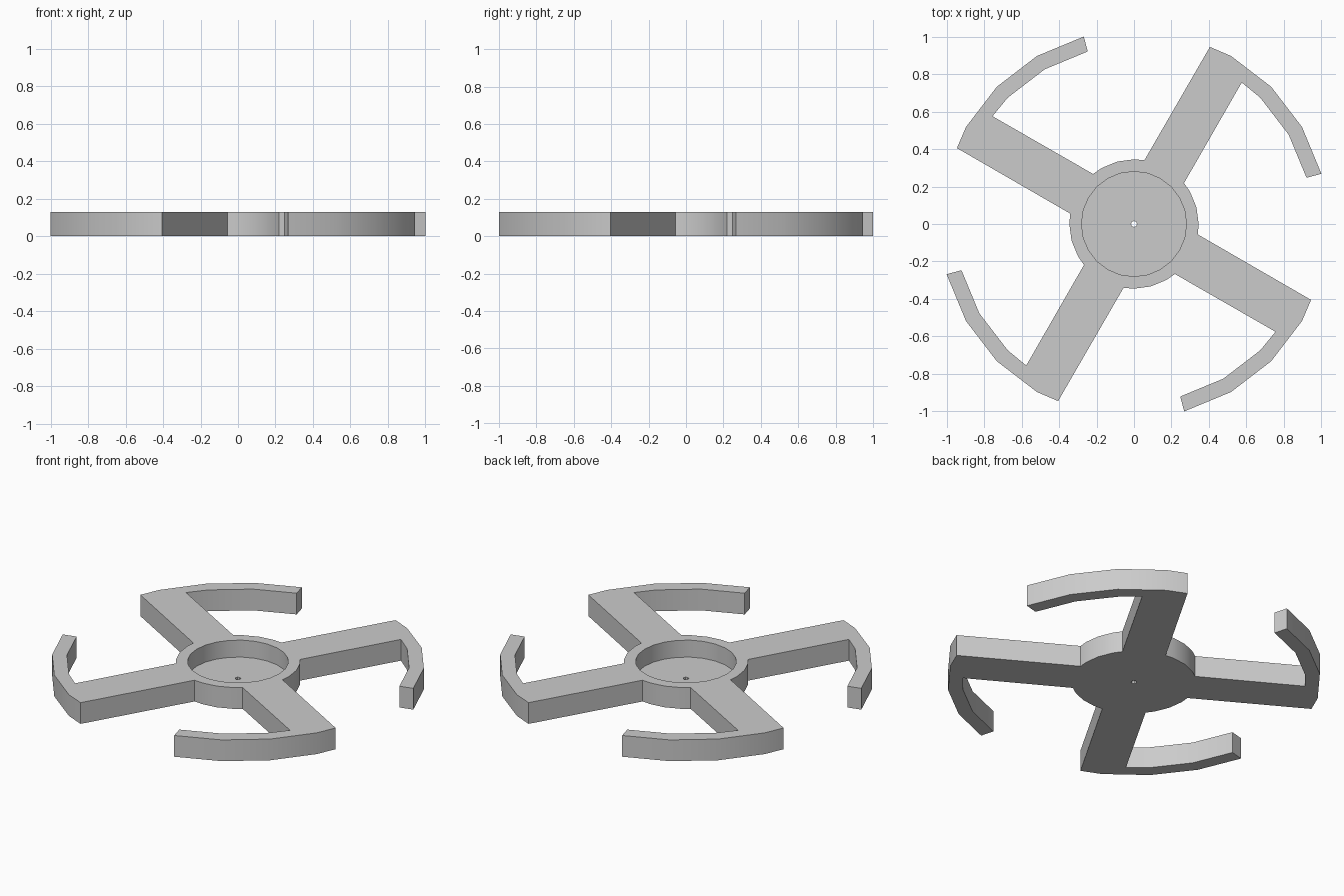
import bpy, bmesh
from math import sin, cos, asin, degrees
from mathutils import Matrix, Vector
from math import radians

if "Cube" in bpy.data.objects:
    bpy.data.objects.remove(bpy.data.objects["Cube"], do_unlink=True)

HEIGHT, FLOOR = 0.13, 0.026
HUB, RECESS, PIN = 0.345, 0.28, 0.016
OUTER, INNER, HALF_ARM = 1.0353, 0.953, 0.122

grey = bpy.data.materials.new("plain grey")
grey.use_nodes = True
grey.diffuse_color = (0.6, 0.6, 0.6, 1)
grey.node_tree.nodes["Principled BSDF"].inputs["Base Color"].default_value = (0.6, 0.6, 0.6, 1)


def polar(radius, angle):
    return Vector((radius * cos(radians(angle)), radius * sin(radians(angle)), 0))


def prism(name, points, z0, z1):
    """Extrude a flat outline from z0 up to z1."""
    bm = bmesh.new()
    face = bm.faces.new([bm.verts.new((p.x, p.y, z0)) for p in points])
    new = bmesh.ops.extrude_face_region(bm, geom=[face], use_keep_orig=True)["geom"]
    verts = [v for v in new if isinstance(v, bmesh.types.BMVert)]
    bmesh.ops.translate(bm, verts=verts, vec=(0, 0, z1 - z0))
    bmesh.ops.recalc_face_normals(bm, faces=bm.faces[:])
    mesh = bpy.data.meshes.new(name)
    bm.to_mesh(mesh)
    bm.free()
    mesh.materials.append(grey)
    obj = bpy.data.objects.new(name, mesh)
    bpy.context.collection.objects.link(obj)
    return obj


def circle(radius, sides):
    return [polar(radius, i * 360 / sides) for i in range(sides)]


# One quarter of the outline: arm side, curved hook, arm side, hub arc
spread = degrees(asin(HALF_ARM / HUB))
quarter = [polar(HUB, 60 - spread), Vector((0.575, 0.755, 0))]
quarter += [polar(INNER, a) for a in (45, 30, 15)]
quarter += [polar(OUTER, a) for a in (15, 30, 45, 60)]
quarter += [Vector((0.405, 0.945, 0)), polar(HUB, 60 + spread)]
quarter += [polar(HUB, a) for a in (90, 105, 120)]

# Repeat the quarter four times around the hub
outline = []
for i in range(4):
    turn = Matrix.Rotation(radians(90 * i), 3, "Z")
    outline += [turn @ p for p in quarter]
rotor = prism("four_arm_rotor", outline, 0, HEIGHT)

# Round recess in the hub and the small pin hole through its floor
for name, points, z0 in (("recess_cutter", circle(RECESS, 24), FLOOR),
                         ("pin_hole_cutter", circle(PIN, 8), -0.1)):
    cutter = prism(name, points, z0, HEIGHT + 0.1)
    cutter.hide_render = True
    cut = rotor.modifiers.new(name, "BOOLEAN")
    cut.operation = "DIFFERENCE"
    cut.solver = "EXACT"
    cut.object = cutter
    bpy.ops.object.select_all(action="DESELECT")
    rotor.select_set(True)
    bpy.context.view_layer.objects.active = rotor
    bpy.ops.object.modifier_apply(modifier=cut.name)
    bpy.data.objects.remove(cutter, do_unlink=True)

bpy.ops.object.shade_smooth_by_angle(angle=radians(30))
